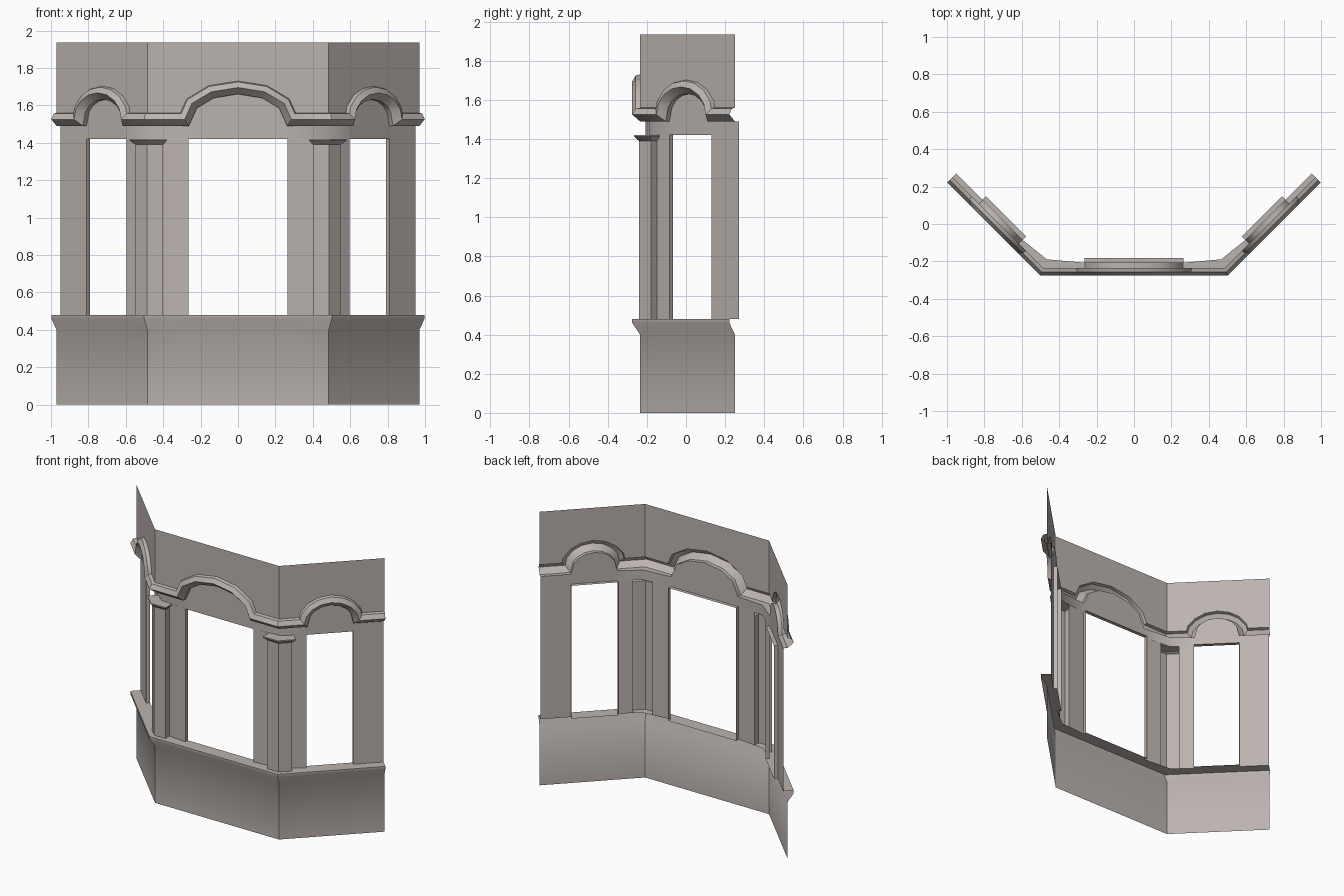
import bpy, bmesh, math
from mathutils import Vector

if "Cube" in bpy.data.objects:
    bpy.data.objects.remove(bpy.data.objects["Cube"])

K = 0.485            # distance along the wall from the centre to the corner
END = K + 0.686      # free end of the side wall
FRONT_Y = -0.235
INSET = -0.028       # recessed window wall
SILL, HEAD, TOP = 0.48, 1.42, 1.935
W0 = 0.265           # half width of front window
W1, W2 = K + 0.184, K + 0.488   # side window
R = math.sqrt(0.5)
T = math.tan(math.radians(22.5))

stone = bpy.data.materials.new("warm_grey_stone")
stone.diffuse_color = (0.50, 0.455, 0.43, 1)
stone.use_nodes = True
stone.node_tree.nodes["Principled BSDF"].inputs["Base Color"].default_value = stone.diffuse_color


def place(u, o, z):
    """u = distance along the bent wall, o = offset outward, z = height."""
    if o < -0.02 and W0 < u < W1:      # piers lean slightly inward to the corner
        f = (u - W0) / (K - W0) if u < K else (W1 - u) / (W1 - K)
        o -= 0.018 * f
    if abs(u - K) < 1e-6:
        return Vector((K + o * T, FRONT_Y - o, z))
    if u < K:
        return Vector((u, FRONT_Y - o, z))
    s = u - K
    return Vector((K + R * (s + o), FRONT_Y + R * (s - o), z))


def build(name, polys):
    """Make an object from polygons of (u, o, z), mirrored to the left half."""
    bm = bmesh.new()
    for p in polys:
        bm.faces.new([bm.verts.new(place(*q)) for q in p])
    bmesh.ops.remove_doubles(bm, verts=bm.verts, dist=1e-5)
    bm.normal_update()
    for f in bm.faces:
        if f.normal.dot(f.calc_center_median() - Vector((0, 0.8, 1))) < 0:
            f.normal_flip()
    me = bpy.data.meshes.new(name)
    bm.to_mesh(me)
    bm.free()
    me.materials.append(stone)
    ob = bpy.data.objects.new(name, me)
    bpy.context.collection.objects.link(ob)
    m = ob.modifiers.new("mirror", 'MIRROR')
    m.merge_threshold = 0.0005
    bpy.context.view_layer.objects.active = ob
    ob.select_set(True)
    bpy.ops.object.shade_smooth_by_angle(angle=math.radians(35))
    ob.select_set(False)
    return ob


def grid(rows):
    return [[a[i], a[i + 1], b[i + 1], b[i]]
            for a, b in zip(rows, rows[1:]) for i in range(len(a) - 1)]


# lower wall with flared sill
sill_profile = [(0, 0), (0, 0.40), (0.04, 0.46), (0.04, SILL), (INSET, SILL)]
us = [0, W0, K, W1, END]
build("base_wall_and_sill", grid([[(u, o, z) for u in us] for o, z in sill_profile]))

# cornice path: half front arch, corner, side arch, free end
Z = 1.525
path = [(0.285 * math.cos(math.radians(a)), Z + 0.17 * math.sin(math.radians(a)))
        for a in (90, 60, 30, 0)]
path[0] = (0.0, path[0][1])
path.append((K, Z))
for i in range(9):
    a = math.pi * (1 - i / 8)
    path.append((K + 0.336 + 0.178 * math.cos(a), Z + 0.142 * math.sin(a)))
path.append((END, Z))


def miter(i):
    """Upward normal of the path at point i, lengthened for the miter."""
    def nrm(a, b):
        d = Vector((b[0] - a[0], b[1] - a[1])).normalized()
        return Vector((-d.y, d.x))
    if i in (0, len(path) - 1):
        return Vector((0, 1))
    n1, n2 = nrm(path[i - 1], path[i]), nrm(path[i], path[i + 1])
    n = (n1 + n2).normalized()
    return n / max(n.dot(n1), 0.6)


def rail(o, h):
    out = []
    for i, p in enumerate(path):
        n = miter(i)
        out.append((p[0] + n.x * h, o, p[1] + n.y * h))
    return out


moulding = [(0, 0.035), (0.022, 0.03), (0.04, 0), (0, -0.035), (INSET, -0.035)]
rails = [rail(o, h) for o, h in moulding]
build("arched_cornice", grid(rails))

# upper wall above the cornice
build("upper_wall", grid([[(u, o, TOP) for u, o, z in rails[0]], rails[0]]))

# recessed wall: heads below the arches and piers beside the windows
ARM = 0.085
polys = grid([rails[-1], [(u, o, HEAD) for u, o, z in rails[-1]]])
for a, b in ((W0, K - ARM), (K + ARM, W1), (W2, END)):
    polys += grid([[(a, INSET, HEAD), (b, INSET, HEAD)],
                   [(a, INSET, SILL), (b, INSET, SILL)]])
build("window_wall", polys)

# window reveals
DEPTH = INSET - 0.026


def reveal(pts):
    return grid([[(u, o, z) for u, z in pts] for o in (INSET, DEPTH)])


build("window_reveals",
      reveal([(0, SILL), (W0, SILL), (W0, HEAD), (0, HEAD)])
      + reveal([(W1, SILL), (W2, SILL), (W2, HEAD), (W1, HEAD), (W1, SILL)]))


# hollow corner columns with flared capitals
def ring(arm, o, z):
    return [(K - arm, INSET, z), (K - arm, o, z), (K, o, z),
            (K + arm, o, z), (K + arm, INSET, z)]


top = ring(ARM + 0.02, 0.03, HEAD)
cap = [[top[0], top[1], top[2], (K, INSET, HEAD)],
       [(K, INSET, HEAD), top[2], top[3], top[4]]]
build("corner_columns", grid([ring(ARM, 0.006, SILL), ring(ARM, 0.006, 1.39),
                              ring(ARM + 0.02, 0.03, 1.412), top]) + cap)
